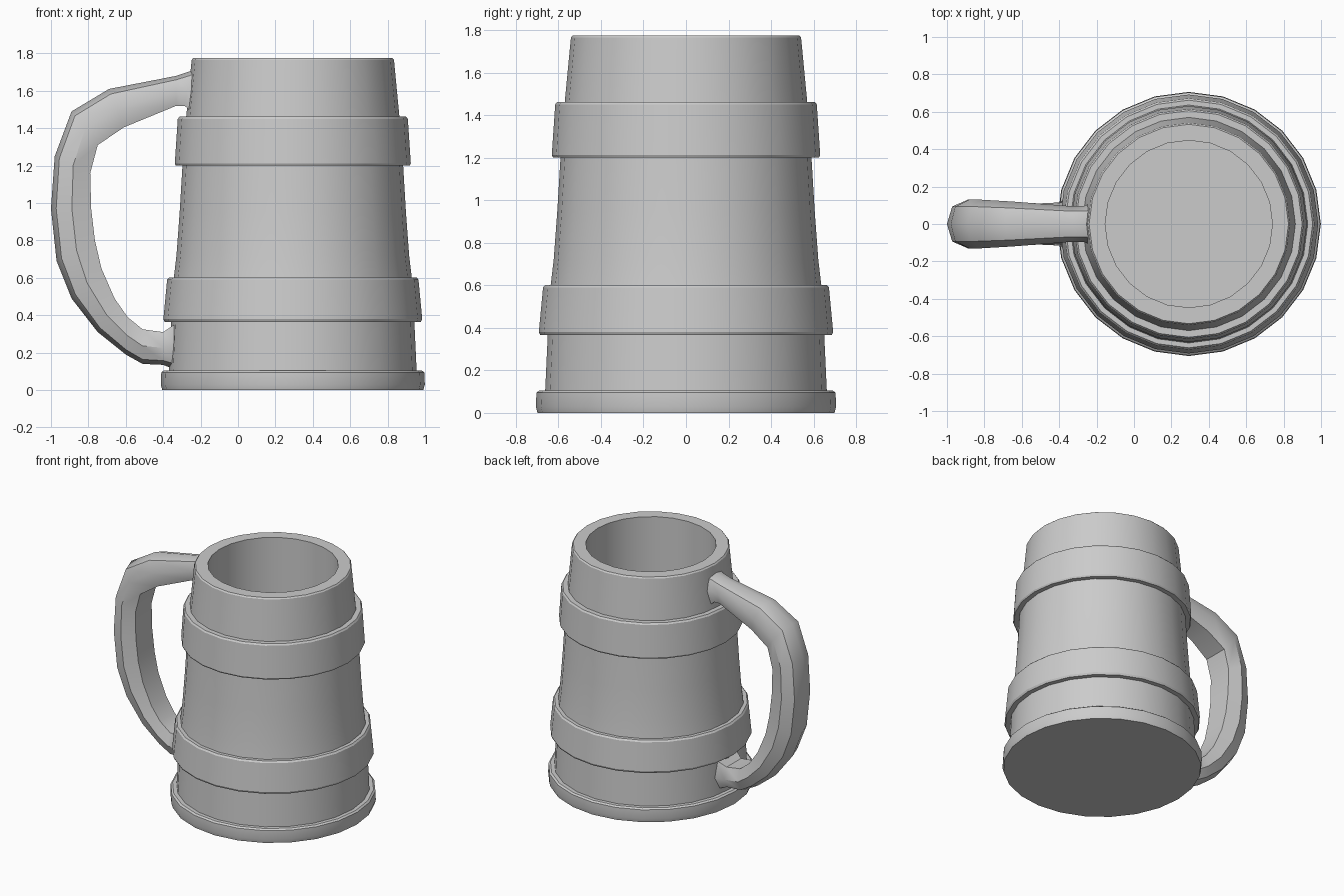
import bpy, bmesh
from math import cos, sin, tau, radians

SIDES = 24
AXIS_X = 0.293


def finish(bm, name, angle):
    bmesh.ops.recalc_face_normals(bm, faces=bm.faces)
    mesh = bpy.data.meshes.new(name)
    bm.to_mesh(mesh)
    bm.free()
    obj = bpy.data.objects.new(name, mesh)
    bpy.context.collection.objects.link(obj)
    bpy.ops.object.select_all(action='DESELECT')
    obj.select_set(True)
    bpy.context.view_layer.objects.active = obj
    bpy.ops.object.shade_smooth_by_angle(angle=radians(angle))
    return obj


def skin(rings, name, angle):
    """Bridge closed rings of points and cap both ends."""
    bm = bmesh.new()
    loops = [[bm.verts.new(p) for p in ring] for ring in rings]
    n = len(loops[0])
    for a, b in zip(loops, loops[1:]):
        for i in range(n):
            j = (i + 1) % n
            bm.faces.new((a[i], a[j], b[j], b[i]))
    bm.faces.new(loops[0])
    bm.faces.new(loops[-1])
    return finish(bm, name, angle)


# Mug body: lathe profile (radius, height) with foot, two hoops, rim and cavity
profile = [
    (0.698, 0.0), (0.706, 0.03), (0.703, 0.095), (0.69, 0.105),
    (0.662, 0.105), (0.65, 0.365),
    (0.685, 0.365), (0.692, 0.38), (0.672, 0.59), (0.662, 0.602),
    (0.636, 0.602), (0.622, 0.72), (0.605, 0.95), (0.59, 1.20),
    (0.625, 1.20), (0.631, 1.212), (0.615, 1.45), (0.606, 1.462),
    (0.570, 1.462), (0.541, 1.765), (0.533, 1.775),
    (0.447, 1.775), (0.447, 0.15),
]
rings = [[(AXIS_X + r * cos(tau * i / SIDES), r * sin(tau * i / SIDES), z)
          for i in range(SIDES)] for r, z in profile]
skin(rings, "mug_body", 30)

# Handle: outer x/z, inner x/z, half width at each station, top to bottom
stations = [
    (-0.22, 1.735, -0.23, 1.47, 0.115),
    (-0.255, 1.705, -0.285, 1.52, 0.095),
    (-0.33, 1.68, -0.33, 1.52, 0.095),
    (-0.69, 1.61, -0.61, 1.405, 0.12),
    (-0.89, 1.49, -0.75, 1.31, 0.13),
    (-0.98, 1.25, -0.79, 1.16, 0.13),
    (-1.0, 0.97, -0.785, 0.97, 0.13),
    (-0.97, 0.69, -0.765, 0.80, 0.13),
    (-0.89, 0.49, -0.73, 0.65, 0.125),
    (-0.75, 0.31, -0.66, 0.49, 0.12),
    (-0.60, 0.19, -0.59, 0.39, 0.115),
    (-0.51, 0.14, -0.51, 0.325, 0.11),
    (-0.40, 0.135, -0.40, 0.31, 0.115),
    (-0.34, 0.11, -0.34, 0.35, 0.15),
]
# Cross-section: (width factor, outer-to-inner factor)
section = [(0, 0), (0.72, 0.13), (1, 0.52), (0.75, 1),
           (-0.75, 1), (-1, 0.52), (-0.72, 0.13)]
rings = [[(ox + (ix - ox) * t, w * s, oz + (iz - oz) * t) for s, t in section]
         for ox, oz, ix, iz, w in stations]
skin(rings, "handle", 40)
